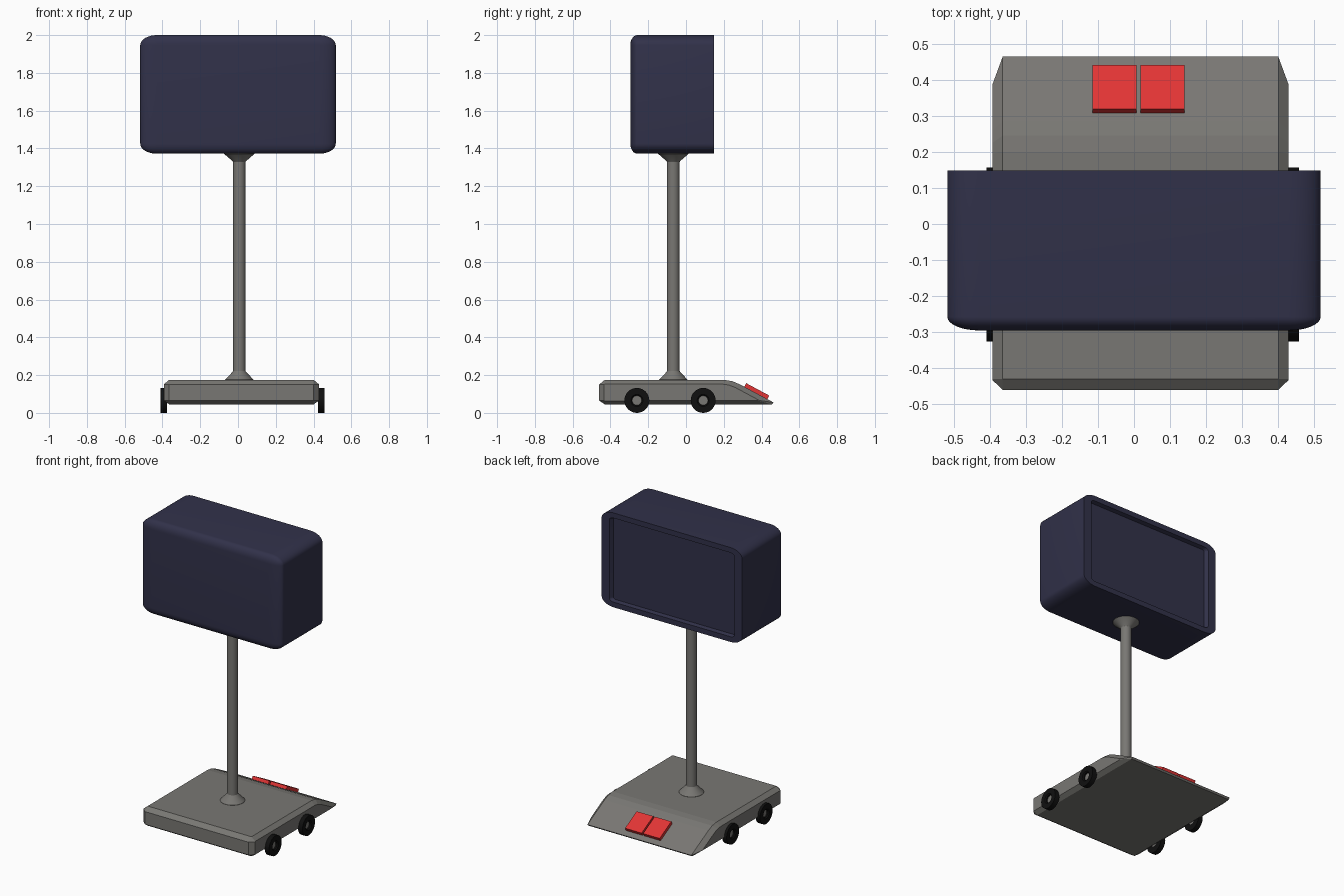
import bpy, bmesh, math
from mathutils import Matrix, Vector

if "Cube" in bpy.data.objects:
    bpy.data.objects.remove(bpy.data.objects["Cube"])


def material(name, rgb):
    m = bpy.data.materials.new(name)
    m.diffuse_color = (*rgb, 1)
    m.use_nodes = True
    m.node_tree.nodes["Principled BSDF"].inputs["Base Color"].default_value = m.diffuse_color
    return m


GREY = material("warm_grey", (0.19, 0.185, 0.172))
NAVY = material("dark_navy", (0.031, 0.031, 0.068))
RED = material("red", (0.76, 0.035, 0.035))
BLACK = material("black", (0.005, 0.005, 0.005))


def finish(name, bm, mat, smooth=False):
    bmesh.ops.recalc_face_normals(bm, faces=bm.faces)
    me = bpy.data.meshes.new(name)
    bm.to_mesh(me)
    bm.free()
    me.materials.append(mat)
    ob = bpy.data.objects.new(name, me)
    bpy.context.collection.objects.link(ob)
    if smooth:
        bpy.ops.object.select_all(action='DESELECT')
        ob.select_set(True)
        bpy.context.view_layer.objects.active = ob
        bpy.ops.object.shade_smooth_by_angle(angle=math.radians(30))
    return ob


def lathe(name, profile, mat, matrix, closed=False, n=32):
    """Spin (radius, height) points around z, then place with matrix."""
    bm = bmesh.new()
    rings = [[bm.verts.new((r * math.cos(2 * math.pi * i / n),
                            r * math.sin(2 * math.pi * i / n), h))
              for i in range(n)] for r, h in profile]
    pairs = list(zip(rings, rings[1:]))
    if closed:
        pairs.append((rings[-1], rings[0]))
    for a, b in pairs:
        for i in range(n):
            j = (i + 1) % n
            bm.faces.new((a[i], a[j], b[j], b[i]))
    if not closed:
        bm.faces.new(rings[0])
        bm.faces.new(rings[-1])
    bm.transform(matrix)
    return finish(name, bm, mat, True)


# Head: rounded on the front and the four long corners, flat at the back
bm = bmesh.new()
bmesh.ops.create_cube(bm, size=1)
edges = [e for e in bm.edges if not all(v.co.y > 0 for v in e.verts)]
bmesh.ops.bevel(bm, geom=edges, offset=0.085, segments=8, profile=0.5,
                affect='EDGES')
bm.normal_update()
back = [f for f in bm.faces if f.normal.y > 0.99]
# Recessed screen in the back face
bmesh.ops.inset_region(bm, faces=back, thickness=0.055)
bmesh.ops.inset_region(bm, faces=back, thickness=0.012, depth=-0.055)
bm.transform(Matrix.Translation((0, -0.0735, 1.686))
             @ Matrix.Diagonal((1.035, 0.443, 0.628, 1)))
finish("head_box", bm, NAVY, True)

# Pole with flared collars
lathe("pole", [(0.075, 0.17), (0.075, 0.176), (0.036, 0.217), (0.033, 0.222),
               (0.033, 1.328), (0.036, 1.333), (0.08, 1.371), (0.08, 1.38)],
      GREY, Matrix.Translation((0.007, -0.067, 0)))

# Base: wedge-nosed slab, side walls slightly inset from the centre profile
CX = 0.018
centre = [(-0.46, 0.065), (-0.46, 0.15), (-0.43, 0.175), (0.2, 0.175),
          (0.245, 0.168), (0.285, 0.151), (0.464, 0.055), (0.455, 0.045),
          (-0.43, 0.045)]
side = [(-0.433, 0.065), (-0.433, 0.15), (-0.43, 0.152), (0.195, 0.152),
        (0.225, 0.148), (0.26, 0.135), (0.388, 0.066), (0.38, 0.065),
        (-0.43, 0.064)]
bm = bmesh.new()
rings = [[bm.verts.new((CX + x, y, z)) for y, z in pts]
         for x, pts in ((-0.41, side), (-0.382, centre),
                        (0.382, centre), (0.41, side))]
for a, b in zip(rings, rings[1:]):
    for i in range(len(a)):
        j = (i + 1) % len(a)
        bm.faces.new((a[i], a[j], b[j], b[i]))
bm.faces.new(rings[0])
bm.faces.new(rings[-1])
finish("base", bm, GREY)

# Wheels: black tyre rings with grey hubs
for label, x, s in (("left", -0.382, -1), ("right", 0.43, 1)):
    for pos, y in (("front", -0.26), ("rear", 0.091)):
        m = Matrix.Translation((x, y, 0.066)) @ Matrix.Rotation(
            s * math.pi / 2, 4, 'Y')
        lathe(f"{pos}_{label}_tyre",
              [(0.025, -0.006), (0.066, -0.006), (0.066, 0.027),
               (0.032, 0.027), (0.025, 0.021)], BLACK, m, True)
        lathe(f"{pos}_{label}_hub", [(0.026, -0.005), (0.026, 0.012)],
              GREY, m)

# Two red pedals lying on the sloped nose
slope = math.atan2(-0.096, 0.179)
for label, x in (("left", -0.0535), ("right", 0.079)):
    bm = bmesh.new()
    bmesh.ops.create_cube(bm, size=1)
    bm.transform(Matrix.Translation((x, 0.374, 0.114))
                 @ Matrix.Rotation(slope, 4, 'X')
                 @ Matrix.Diagonal((0.122, 0.139, 0.024, 1)))
    finish(f"{label}_pedal", bm, RED)
